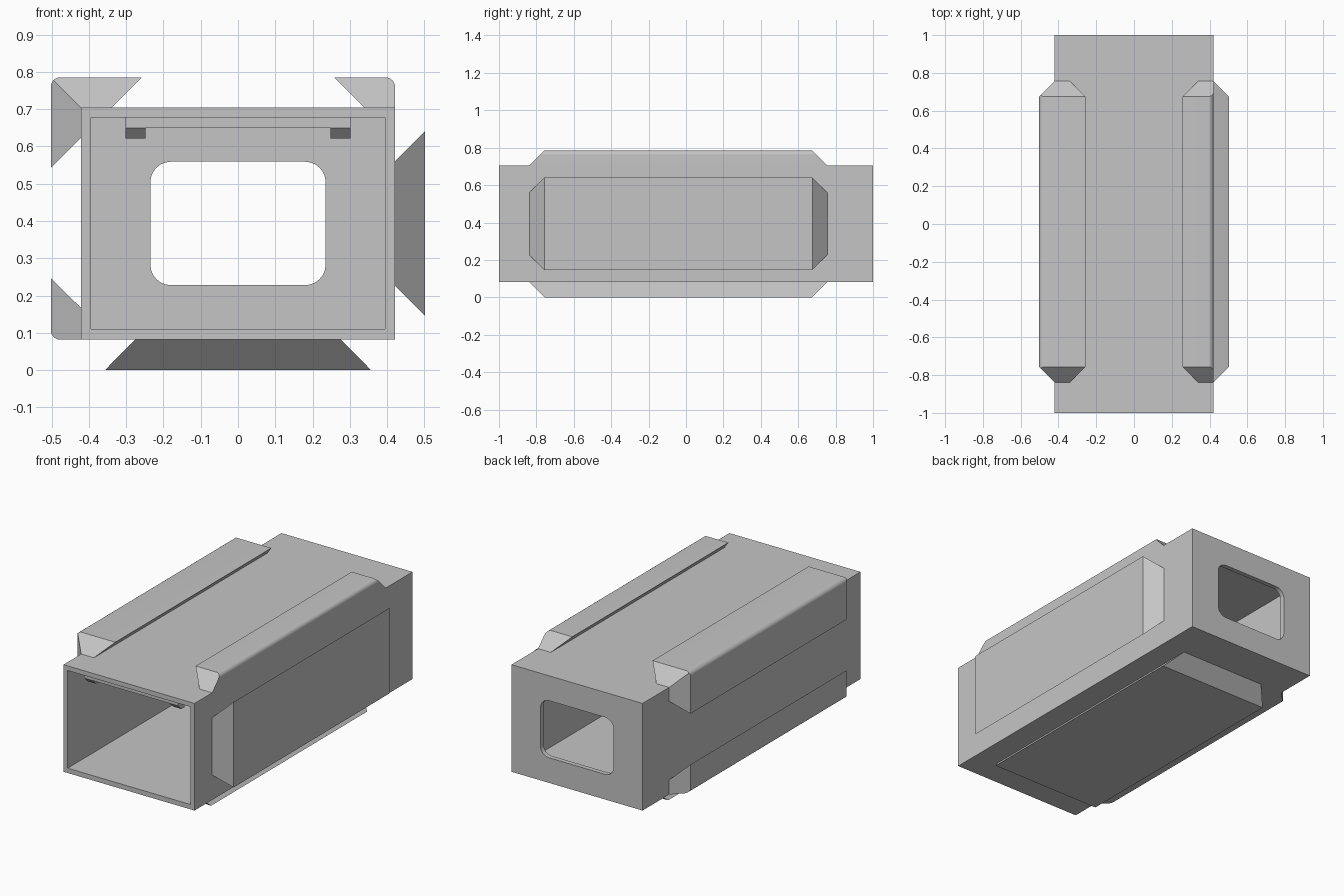
import bpy, bmesh, math
from mathutils import Vector

if "Cube" in bpy.data.objects:
    bpy.data.objects.remove(bpy.data.objects["Cube"])

grey = bpy.data.materials.new("plain grey")
grey.use_nodes = True
COLOUR = (0.56, 0.56, 0.56, 1)
grey.diffuse_color = COLOUR
grey.node_tree.nodes["Principled BSDF"].inputs["Base Color"].default_value = COLOUR

# Main dimensions
W = 0.421              # half width of the body
Z0, Z1 = 0.082, 0.704  # body floor and roof
D = 0.081              # how far the rails stand out
ZM = (Z0 + Z1) / 2
FRONT, BACK = -0.838, 0.756
R = 0.025


def finish(name, bm):
    bmesh.ops.recalc_face_normals(bm, faces=bm.faces)
    mesh = bpy.data.meshes.new(name)
    bm.to_mesh(mesh)
    bm.free()
    mesh.materials.append(grey)
    obj = bpy.data.objects.new(name, mesh)
    bpy.context.collection.objects.link(obj)
    return obj


def smooth(obj):
    bpy.ops.object.select_all(action='DESELECT')
    obj.select_set(True)
    bpy.context.view_layer.objects.active = obj
    bpy.ops.object.shade_smooth_by_angle(angle=math.radians(30))


def arc(cx, cz, r, start, steps=6):
    """Quarter circle, counter-clockwise from the start angle."""
    angles = [math.radians(start + 90 * i / steps) for i in range(steps + 1)]
    return [(cx + r * math.cos(a), cz + r * math.sin(a)) for a in angles]


def prism(name, profile, front, back, rise=lambda x, z: 0):
    """Extrude an x-z profile along y; rise pulls the ends in to bevel them.
    The end caps fan out from the first profile point."""
    bm = bmesh.new()
    a = [bm.verts.new((x, front + rise(x, z), z)) for x, z in profile]
    b = [bm.verts.new((x, back - rise(x, z), z)) for x, z in profile]
    n = len(profile)
    for i in range(n):
        j = (i + 1) % n
        bm.faces.new((a[i], a[j], b[j], b[i]))
    for ring in (a, b):
        for i in range(1, n - 1):
            bm.faces.new((ring[0], ring[i], ring[i + 1]))
    bmesh.ops.dissolve_limit(bm, angle_limit=0.005, verts=[], edges=[
        e for e in bm.edges if len(e.link_faces) == 2])
    return finish(name, bm)


def rect(x, z0, z1):
    return [(-x, z0), (x, z0), (x, z1), (-x, z1)]


def outside(x, z):
    """Distance of a point beyond the body walls."""
    return max(0, abs(x) - W, z - Z1, Z0 - z)


# Hollow body: open front, rounded window in the back wall
body = prism("body", rect(W, Z0, Z1), -1, 1)
cavity = prism("cavity_cutter", rect(0.394, 0.11, 0.677), -1.1, 0.973)
hx, h0, h1, hr = 0.235, 0.228, 0.559, 0.055
window = prism("window_cutter",
               arc(hx - hr, h1 - hr, hr, 0) + arc(hr - hx, h1 - hr, hr, 90)
               + arc(hr - hx, h0 + hr, hr, 180) + arc(hx - hr, h0 + hr, hr, 270),
               0.9, 1.1)
bpy.context.view_layer.objects.active = body
for cutter in (cavity, window):
    cutter.hide_render = True
    mod = body.modifiers.new("cut", 'BOOLEAN')
    mod.operation = 'DIFFERENCE'
    mod.solver = 'EXACT'
    mod.object = cutter
    bpy.ops.object.modifier_apply(modifier=mod.name)
    bpy.data.objects.remove(cutter)
smooth(body)

# Dovetail plates on the right-hand wall and the underside
prism("side_plate", [(W, ZM - 0.167), (W + D, ZM - 0.248),
                     (W + D, ZM + 0.248), (W, ZM + 0.167)], FRONT, BACK, outside)
prism("bottom_plate", [(-0.276, Z0), (0.276, Z0), (0.357, 0), (-0.357, 0)],
      FRONT, BACK, outside)

# Corner rails with undercut edges and rounded outer corners
top = Z1 + D
out = -W - D
smooth(prism("top_corner_rail",
             [(-W, Z1), (-0.339, Z1), (-0.258, top)]
             + arc(out + R, top - R, R, 90)
             + [(out, 0.542), (-W, 0.623)], FRONT, BACK, outside))
smooth(prism("top_edge_rail",
             [(W, Z1)] + arc(W - R, top - R, R, 0)
             + [(0.258, top), (0.339, Z1)], FRONT, BACK, outside))
smooth(prism("bottom_corner_rail",
             [(-W, Z0), (-W, 0.167), (out, 0.247)]
             + arc(out + R, Z0 + R, R, 180), FRONT, BACK, outside))


# Latch bar inside the front opening, with two ramped hooks
def block(name, x0, x1, profile):
    """Extrude a y-z profile between two x positions."""
    bm = bmesh.new()
    face = bm.faces.new([bm.verts.new((x0, y, z)) for y, z in profile])
    ext = bmesh.ops.extrude_face_region(bm, geom=[face])
    verts = [g for g in ext["geom"] if isinstance(g, bmesh.types.BMVert)]
    bmesh.ops.translate(bm, verts=verts, vec=Vector((x1 - x0, 0, 0)))
    return finish(name, bm)


block("latch_bar", -0.302, 0.302,
      [(-0.98, 0.68), (-0.98, 0.65), (-0.92, 0.65), (-0.92, 0.68)])
for side, x in (("right", -0.302), ("left", 0.248)):
    block("latch_hook_" + side, x, x + 0.054,
          [(-0.98, 0.65), (-0.95, 0.621), (-0.92, 0.621), (-0.92, 0.65)])
